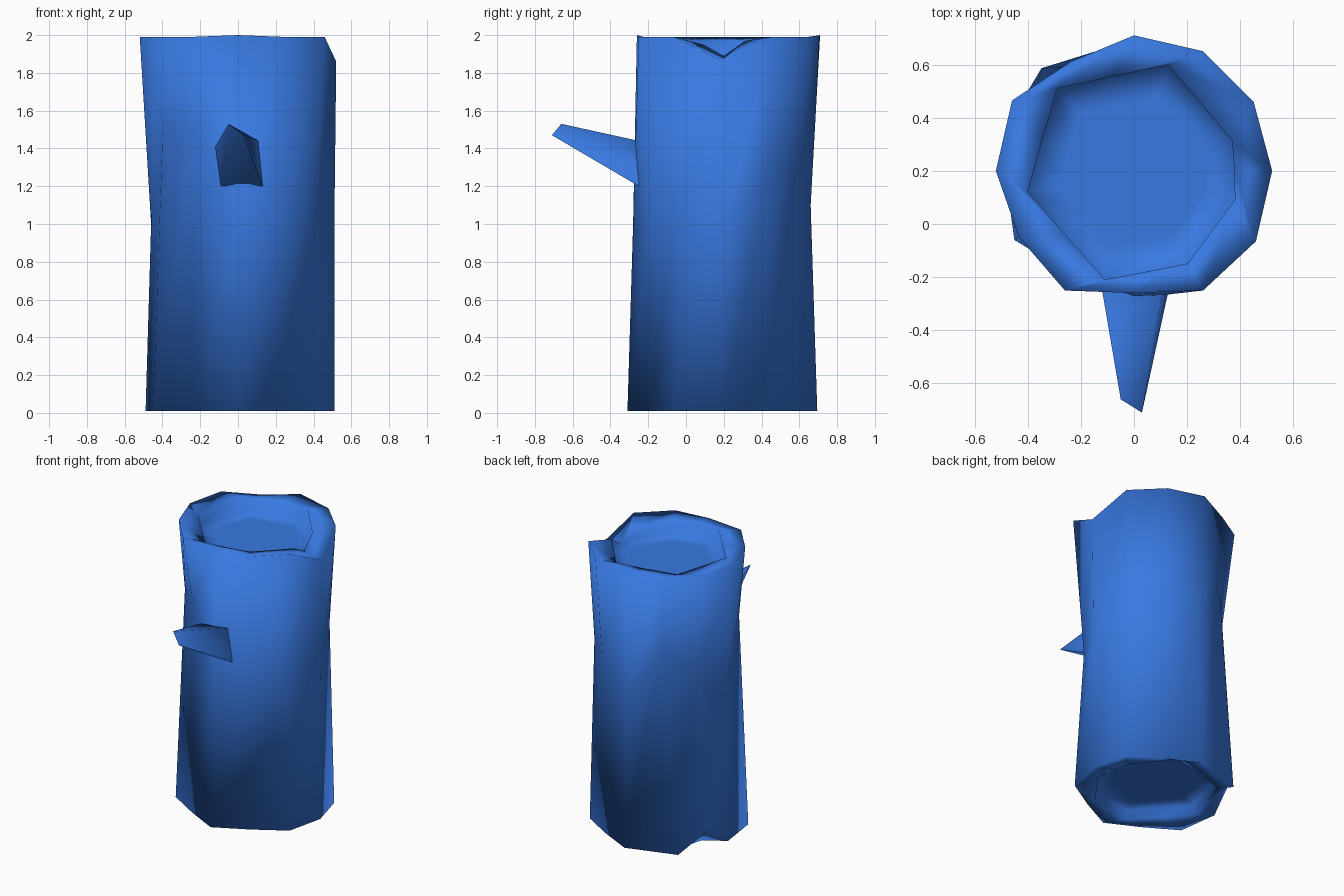
import bpy, bmesh
from math import sin, cos, radians

if "Cube" in bpy.data.objects:
    bpy.data.objects.remove(bpy.data.objects["Cube"], do_unlink=True)

blue = bpy.data.materials.new("log blue")
blue.use_nodes = True
colour = (0.04, 0.19, 0.75, 1)
blue.diffuse_color = colour
blue.node_tree.nodes["Principled BSDF"].inputs["Base Color"].default_value = colour

SIDES = 12
CENTRE_Y = 0.2


def ring(bm, radii, z, heights=None, turns=None, scale=1):
    """Ring of vertices, one radius per direction, with optional own heights and turns."""
    heights, turns = heights or {}, turns or {}
    verts = []
    for i, r in enumerate(radii):
        a = radians(360 * i / SIDES + turns.get(i, 0))
        verts.append(bm.verts.new((r * scale * cos(a), CENTRE_Y + r * scale * sin(a),
                                   heights.get(i, z))))
    return verts


def finish(bm, name, angle):
    bmesh.ops.recalc_face_normals(bm, faces=bm.faces)
    mesh = bpy.data.meshes.new(name)
    bm.to_mesh(mesh)
    bm.free()
    obj = bpy.data.objects.new(name, mesh)
    mesh.materials.append(blue)
    bpy.context.collection.objects.link(obj)
    bpy.ops.object.select_all(action='DESELECT')
    obj.select_set(True)
    bpy.context.view_layer.objects.active = obj
    bpy.ops.object.shade_smooth_by_angle(angle=radians(angle))


# Radii start at +x and run anticlockwise
base = [.51, .51, .445, .495, .52, .5, .49, .52, .455, .51, .455, .52]
waist = [.51, .48, .475, .46, .455, .45, .46, .46, .45, .48, .465, .46]
crown = [.52, .52, .52, .51, .475, .53, .52, .5, .52, .46, .52, .53]
hole = [.378, .386, .42, .364, .424, .364, .408, .353, .424, .382, .403, .395]
hole_turns = {1: -13, 2: 12, 3: 12, 4: 13, 5: 12, 6: 11, 7: 13, 8: 15, 9: 8, 11: 14}

# Log: sunken ends, flared faceted base with a tear, narrow waist, torn crown
bm = bmesh.new()
rings = [
    ring(bm, hole, .1, turns=hole_turns, scale=.7),
    ring(bm, hole, .1, turns=hole_turns),
    ring(bm, hole, .03, {4: .01, 5: .01}, hole_turns),
    ring(bm, base, .01, {5: .14}, {4: 12, 5: 5, 6: -3}),
    ring(bm, waist, 1.0, {1: 1.3, 2: 1.3, 3: 1.1, 4: 1.4, 5: 1.3, 7: 1.5, 8: 1.5}),
    ring(bm, crown, 1.99, {0: 1.86, 3: 2.0, 4: 1.97, 9: 2.0}),
    ring(bm, hole, 1.97, {0: 1.89, 11: 1.95}, hole_turns),
    ring(bm, hole, 1.88, turns=hole_turns),
    ring(bm, hole, 1.88, turns=hole_turns, scale=.7),
]
for low, high in zip(rings, rings[1:]):
    for i in range(SIDES):
        j = (i + 1) % SIDES
        bm.faces.new((low[i], low[j], high[j], high[i]))
bm.faces.new(rings[0])
bm.faces.new(rings[-1])
finish(bm, "log", 110)

# Broken branch stub: wedge narrowing to a slanted tip
bm = bmesh.new()
points = [(-.12, -.25, 1.41), (.11, -.25, 1.44), (.13, -.25, 1.2), (-.09, -.25, 1.2),
          (-.05, -.66, 1.53), (.03, -.71, 1.47)]
for p in points:
    bm.verts.new(p)
bmesh.ops.convex_hull(bm, input=bm.verts)
finish(bm, "branch_stub", 85)
